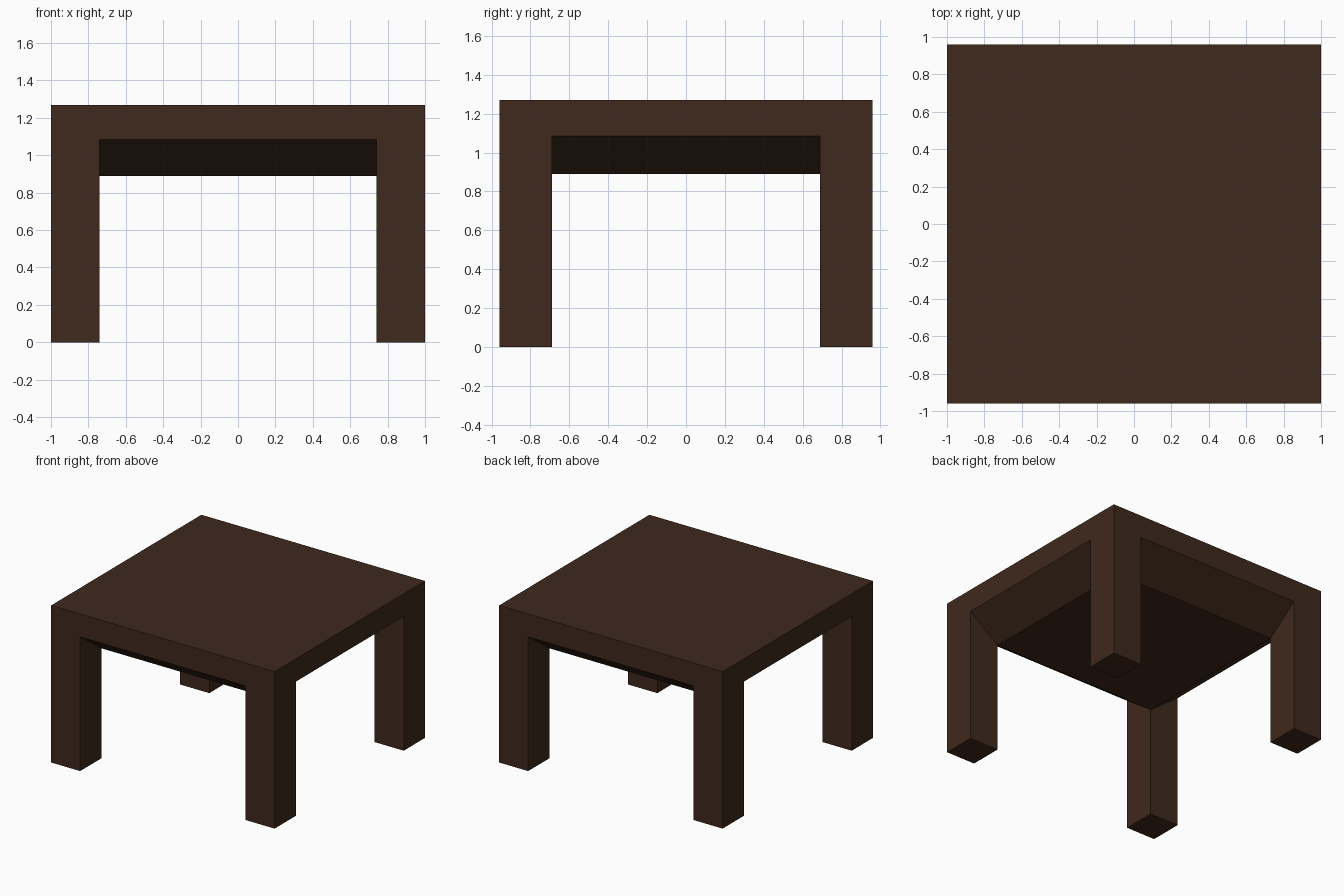
import bpy, bmesh

if "Cube" in bpy.data.objects:
    bpy.data.objects.remove(bpy.data.objects["Cube"])

X, Y = 1.0, 0.96            # outer half sizes
IX, IY = 0.74, 0.69         # inner leg corner
TOP, RIM, BELLY = 1.27, 1.085, 0.89

wood = bpy.data.materials.new("dark_wood")
wood.diffuse_color = (0.05, 0.022, 0.012, 1)
wood.use_nodes = True
wood.node_tree.nodes["Principled BSDF"].inputs["Base Color"].default_value = wood.diffuse_color


def make_object(name, faces):
    bm = bmesh.new()
    for f in faces:
        bm.faces.new([bm.verts.new(p) for p in f])
    bmesh.ops.remove_doubles(bm, verts=bm.verts, dist=1e-4)
    bmesh.ops.recalc_face_normals(bm, faces=bm.faces)
    mesh = bpy.data.meshes.new(name)
    bm.to_mesh(mesh)
    bm.free()
    mesh.materials.append(wood)
    obj = bpy.data.objects.new(name, mesh)
    bpy.context.collection.objects.link(obj)
    return obj


def ring(x, y, z):
    return [(-x, -y, z), (x, -y, z), (x, y, z), (-x, y, z)]


def bridge(a, b):
    return [[a[i], a[(i + 1) % 4], b[(i + 1) % 4], b[i]] for i in range(4)]


# Table top: flat slab whose underside slopes down to a lower flat panel
top, rim, belly = ring(X, Y, TOP), ring(X, Y, RIM), ring(IX, IY, BELLY)
make_object("table_top", [top] + bridge(top, rim) + bridge(rim, belly) + [belly])

# Legs: square posts at the corners, cut to the sloping underside
for side, sx in (("left", -1), ("right", 1)):
    for end, sy in (("front", -1), ("back", 1)):
        plan = [(X, Y), (IX, Y), (IX, IY), (X, IY)]
        foot = [(sx * x, sy * y, 0) for x, y in plan]
        head = [(sx * x, sy * y, BELLY if (x, y) == (IX, IY) else RIM) for x, y in plan]
        make_object(f"{end}_{side}_leg", [foot] + bridge(foot, head))
